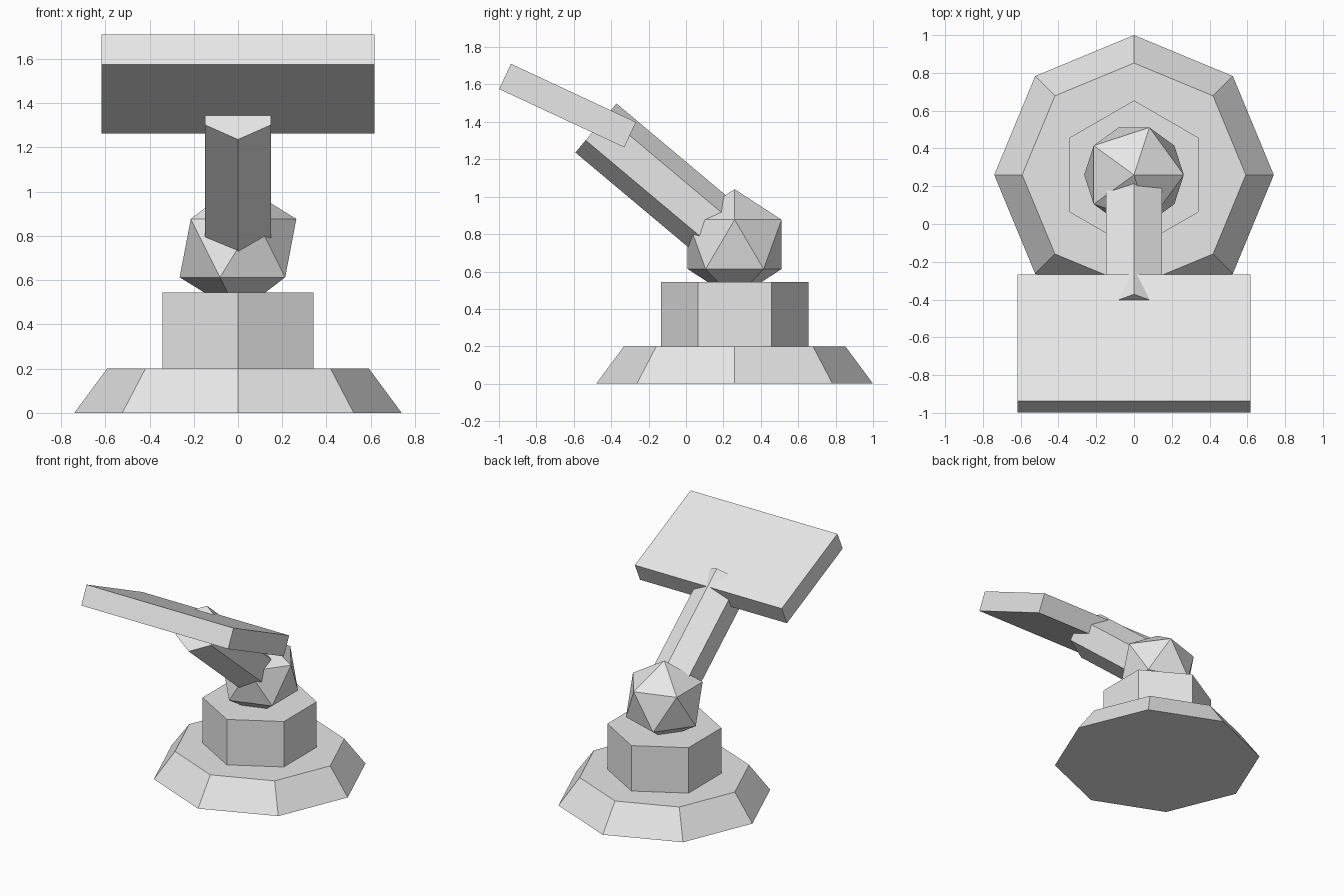
import bpy
from math import radians, sin, cos
from mathutils import Vector

cube = bpy.data.objects.get("Cube")
if cube:
    bpy.data.objects.remove(cube, do_unlink=True)

grey = bpy.data.materials.new("light grey")
grey.use_nodes = True
colour = (0.8, 0.8, 0.8, 1)
grey.diffuse_color = colour
grey.node_tree.nodes["Principled BSDF"].inputs["Base Color"].default_value = colour

AXIS_Y = 0.26  # the base, pedestal and joint share this upright axis


def finish(name):
    obj = bpy.context.object
    obj.name = obj.data.name = name
    obj.data.materials.append(grey)
    bpy.ops.object.shade_flat()
    return obj


def prism(name, sides, bottom, top, height, centre, tilt=0):
    bpy.ops.mesh.primitive_cone_add(
        vertices=sides, radius1=bottom, radius2=top, depth=height,
        location=centre, rotation=(tilt, 0, 0))
    return finish(name)


# Flared octagonal foot and hexagonal pedestal
prism("base", 8, 0.74, 0.592, 0.2, (0, AXIS_Y, 0.1))
prism("pedestal", 6, 0.394, 0.394, 0.345, (0, AXIS_Y, 0.3725))

# Faceted ball joint
joint = Vector((0, AXIS_Y, 0.745))
bpy.ops.mesh.primitive_ico_sphere_add(subdivisions=1, radius=0.295, location=joint)
finish("ball_joint")

# Hexagonal arm leaning forward from the joint centre
lean = radians(50)
length = 0.968
direction = Vector((0, -sin(lean), cos(lean)))
prism("arm", 6, 0.171, 0.171, length, joint + direction * length / 2, lean)

# Flat tilted head panel
bpy.ops.mesh.primitive_cube_add(size=1, location=(0, -0.633, 1.487),
                                rotation=(radians(-25), 0, 0))
panel = finish("head_panel")
panel.scale = (1.234, 0.738, 0.149)
